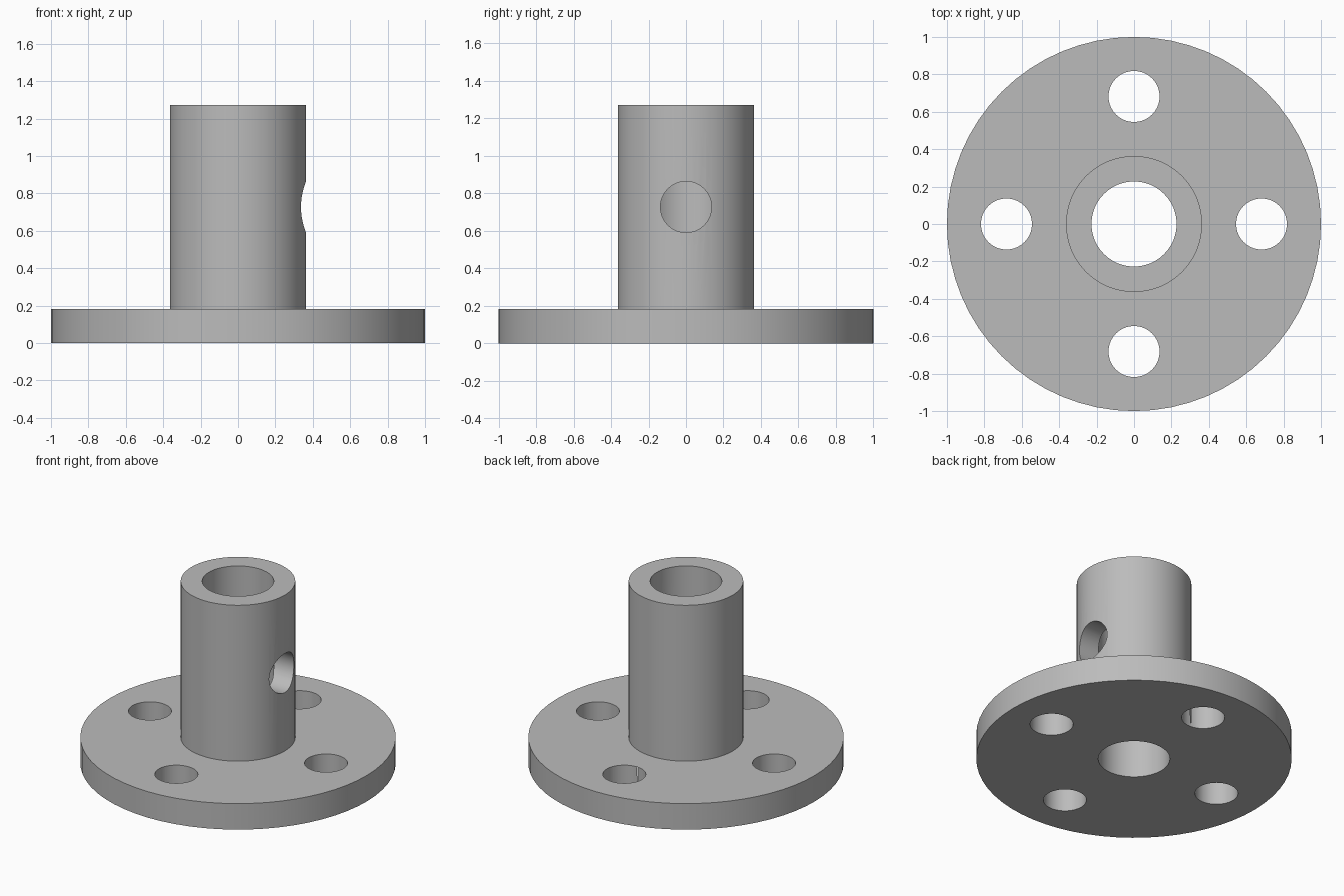
import bpy
import bmesh
import math
from mathutils import Matrix

default = bpy.data.objects.get("Cube")
if default:
    bpy.data.objects.remove(default, do_unlink=True)

UNIT = 1 / 22          # one design unit; the flange radius is 22 units
SEGMENTS = 64

steel = bpy.data.materials.new("grey_steel")
steel.use_nodes = True
colour = (0.5, 0.5, 0.5, 1)
steel.diffuse_color = colour
steel.node_tree.nodes["Principled BSDF"].inputs["Base Color"].default_value = colour


def add_object(name, bm):
    mesh = bpy.data.meshes.new(name)
    bmesh.ops.recalc_face_normals(bm, faces=bm.faces)
    bm.to_mesh(mesh)
    bm.free()
    mesh.materials.append(steel)
    obj = bpy.data.objects.new(name, mesh)
    bpy.context.collection.objects.link(obj)
    return obj


def lathe(name, profile):
    """Revolve a closed (radius, height) profile around z."""
    bm = bmesh.new()
    rings = []
    for i in range(SEGMENTS):
        a = math.tau * i / SEGMENTS
        rings.append([bm.verts.new((r * UNIT * math.cos(a), r * UNIT * math.sin(a), z * UNIT))
                      for r, z in profile])
    n = len(profile)
    for i, ring in enumerate(rings):
        following = rings[(i + 1) % SEGMENTS]
        for j in range(n):
            k = (j + 1) % n
            bm.faces.new((ring[j], following[j], following[k], ring[k]))
    return add_object(name, bm)


def drill(target, name, radius, depth, matrix):
    """Cut a round hole whose axis is the local z of the matrix."""
    bm = bmesh.new()
    bmesh.ops.create_cone(bm, cap_ends=True, segments=SEGMENTS, radius1=radius * UNIT,
                          radius2=radius * UNIT, depth=depth * UNIT, matrix=matrix)
    cutter = add_object(name, bm)
    cutter.hide_render = True
    cut = target.modifiers.new(name, 'BOOLEAN')
    cut.operation = 'DIFFERENCE'
    cut.solver = 'EXACT'
    cut.object = cutter
    bpy.context.view_layer.objects.active = target
    bpy.ops.object.modifier_apply(modifier=cut.name)
    bpy.data.objects.remove(cutter, do_unlink=True)


# Flange and hollow tube in one turned body
body = lathe("flanged_hub", [(5, 0), (22, 0), (22, 4), (8, 4), (8, 28), (5, 28)])

# Four bolt holes through the flange
for i in range(4):
    a = math.tau * i / 4
    spot = Matrix.Translation((15 * UNIT * math.cos(a), 15 * UNIT * math.sin(a), 2 * UNIT))
    drill(body, "bolt_hole_cutter", 3, 8, spot)

# Set screw hole through the left wall of the tube only
side = Matrix.Translation((7 * UNIT, 0, 16 * UNIT)) @ Matrix.Rotation(math.pi / 2, 4, 'Y')
drill(body, "side_hole_cutter", 3, 10, side)

# Smooth walls with crisp rims
bpy.ops.object.select_all(action='DESELECT')
body.select_set(True)
bpy.context.view_layer.objects.active = body
bpy.ops.object.shade_smooth_by_angle(angle=math.radians(30))
